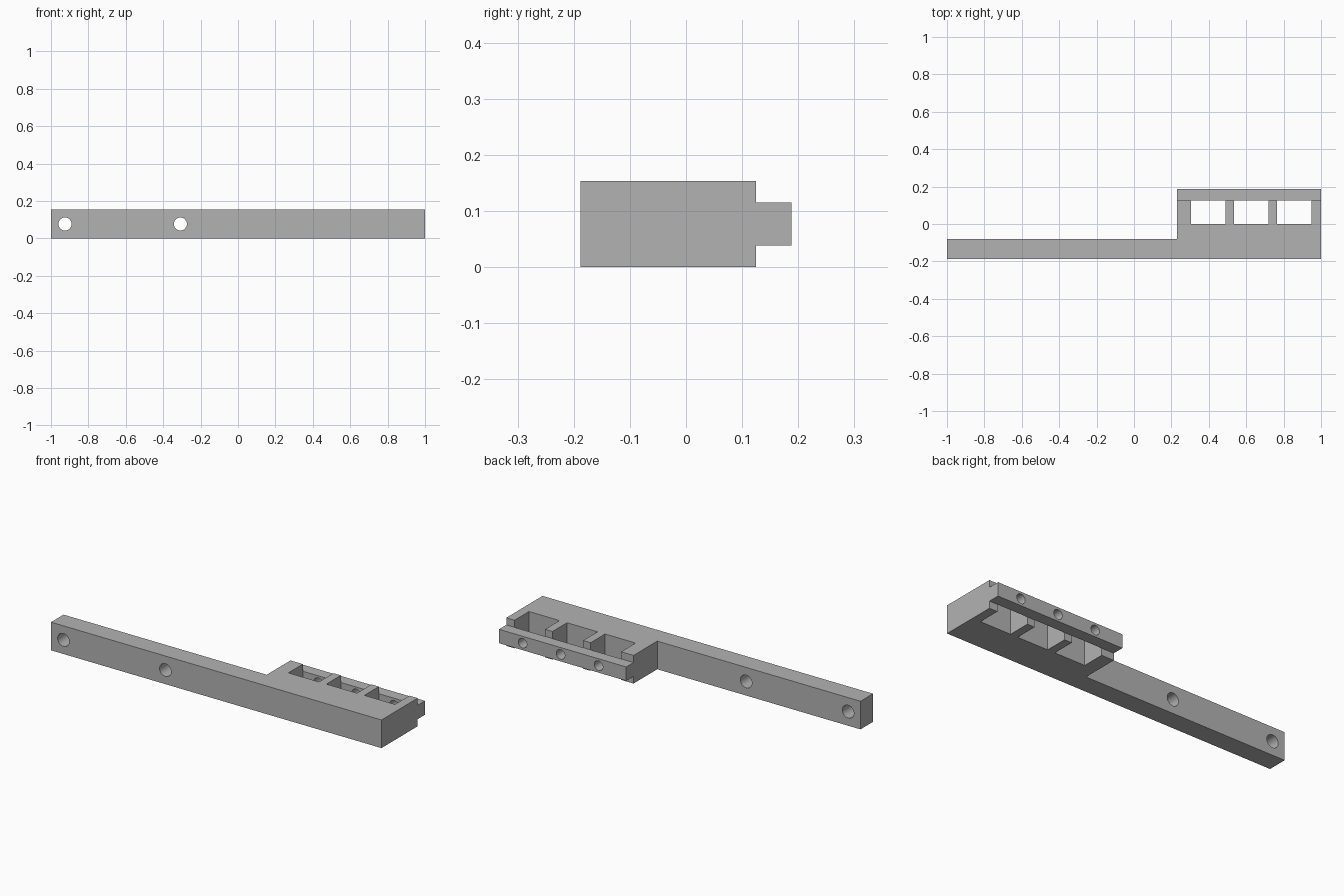
import bpy
import bmesh
import math
from mathutils import Matrix

cube = bpy.data.objects.get("Cube")
if cube:
    bpy.data.objects.remove(cube, do_unlink=True)

HEIGHT = 0.154
FRONT, BACK = -0.188, 0.188
COMB_BACK = 0.125           # where the fingers meet the rail
BLOCK_X = 0.23              # right end of the wide block
WINDOWS = [(0.305 + 0.23 * i, 0.49 + 0.23 * i) for i in range(3)]

grey = bpy.data.materials.new("grey")
grey.use_nodes = True
colour = (0.45, 0.45, 0.45, 1)
grey.diffuse_color = colour
grey.node_tree.nodes["Principled BSDF"].inputs["Base Color"].default_value = colour


def finish(name, bm):
    bmesh.ops.recalc_face_normals(bm, faces=bm.faces)
    mesh = bpy.data.meshes.new(name)
    bm.to_mesh(mesh)
    bm.free()
    mesh.materials.append(grey)
    obj = bpy.data.objects.new(name, mesh)
    bpy.context.collection.objects.link(obj)
    return obj


def prism(name, outline, z0, z1):
    bm = bmesh.new()
    face = bm.faces.new([bm.verts.new((x, y, z0)) for x, y in outline])
    top = bmesh.ops.extrude_face_region(bm, geom=[face])["geom"]
    verts = [v for v in top if isinstance(v, bmesh.types.BMVert)]
    bmesh.ops.translate(bm, verts=verts, vec=(0, 0, z1 - z0))
    return finish(name, bm)


def drill(name, x, y, radius, depth):
    bm = bmesh.new()
    place = Matrix.Translation((x, y, HEIGHT / 2)) @ Matrix.Rotation(math.pi / 2, 4, "X")
    bmesh.ops.create_cone(bm, cap_ends=True, segments=32, radius1=radius,
                          radius2=radius, depth=depth, matrix=place)
    return finish(name, bm)


def combine(target, other, operation):
    mod = target.modifiers.new(operation.lower(), "BOOLEAN")
    mod.operation = operation
    mod.solver = "EXACT"
    mod.object = other
    bpy.context.view_layer.objects.active = target
    bpy.ops.object.modifier_apply(modifier=mod.name)
    bpy.data.objects.remove(other, do_unlink=True)


# Arm and comb-shaped block in one outline
outline = [(-1, FRONT), (1, FRONT), (1, COMB_BACK)]
for x0, x1 in reversed(WINDOWS):
    outline += [(x1, COMB_BACK), (x1, 0), (x0, 0), (x0, COMB_BACK)]
outline += [(BLOCK_X, COMB_BACK), (BLOCK_X, -0.08), (-1, -0.08)]
bracket = prism("slotted_bracket", outline, 0, HEIGHT)

# Mounting holes through the arm
for x in (-0.925, -0.308):
    combine(bracket, drill("arm_hole", x, -0.13, 0.035, 0.3), "DIFFERENCE")

# Rail closing the windows, with one hole behind each window
rail = prism("rail", [(BLOCK_X, COMB_BACK), (1, COMB_BACK), (1, BACK), (BLOCK_X, BACK)],
             0.039, 0.115)
for x0, x1 in WINDOWS:
    combine(rail, drill("rail_hole", (x0 + x1) / 2, 0.155, 0.026, 0.15), "DIFFERENCE")
combine(bracket, rail, "UNION")

# Smooth hole walls, crisp edges
bpy.ops.object.select_all(action="DESELECT")
bracket.select_set(True)
bpy.context.view_layer.objects.active = bracket
bpy.ops.object.shade_smooth_by_angle(angle=math.radians(30))
